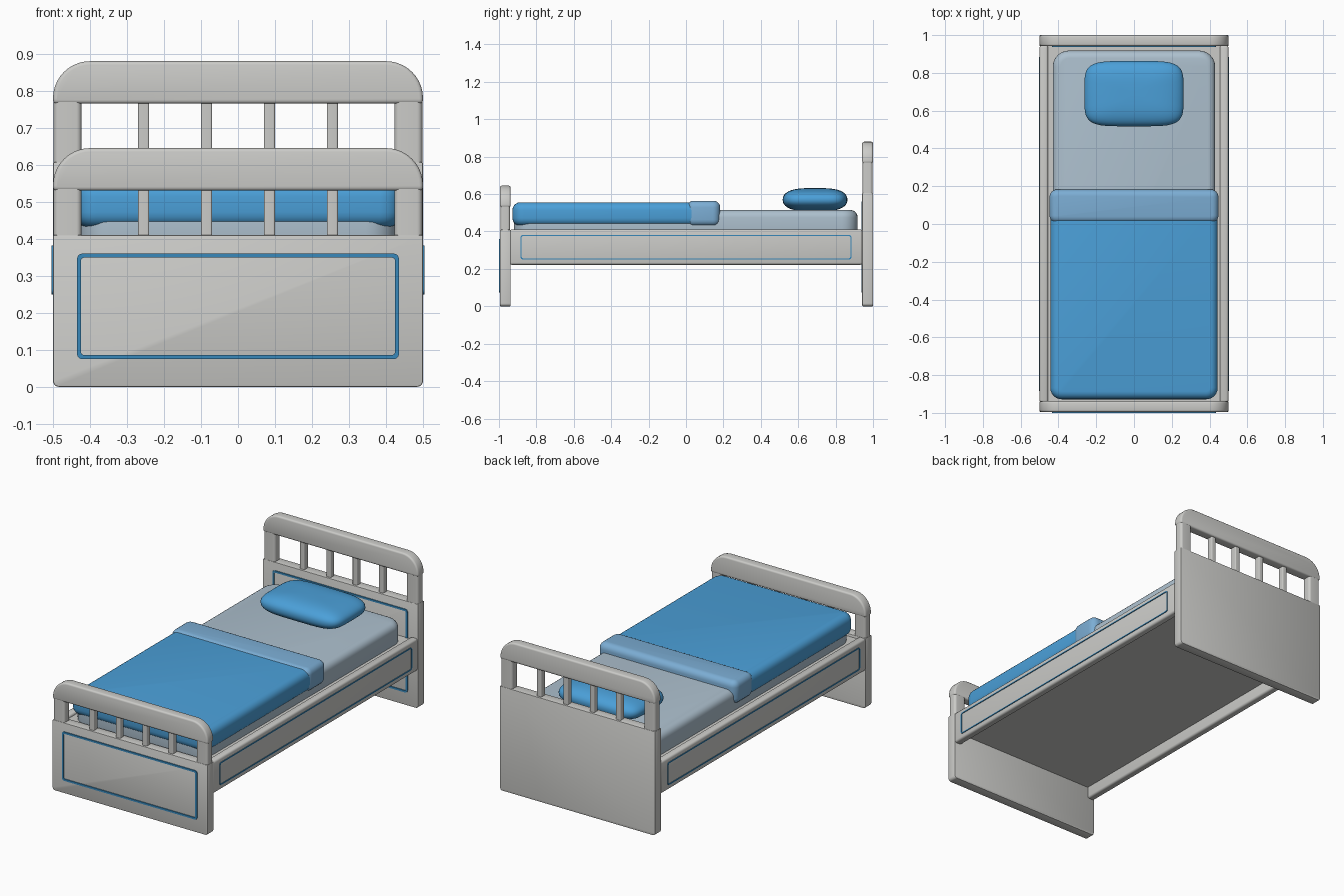
import bpy, bmesh, math
from mathutils import Vector

if "Cube" in bpy.data.objects:
    bpy.data.objects.remove(bpy.data.objects["Cube"])


def material(name, rgb):
    m = bpy.data.materials.new(name)
    m.diffuse_color = (*rgb, 1)
    m.use_nodes = True
    m.node_tree.nodes["Principled BSDF"].inputs["Base Color"].default_value = m.diffuse_color
    return m


GREY = material("painted grey", (0.60, 0.60, 0.58))
BLUE = material("blue cloth", (0.07, 0.35, 0.69))
FOLD = material("pale blue cloth", (0.20, 0.42, 0.66))
SHEET = material("grey blue sheet", (0.42, 0.53, 0.62))
TRIM = material("deep blue trim", (0.04, 0.25, 0.50))


def finish(bm, name, mat, bevel=0, segs=3):
    bmesh.ops.recalc_face_normals(bm, faces=bm.faces)
    me = bpy.data.meshes.new(name)
    bm.to_mesh(me)
    bm.free()
    ob = bpy.data.objects.new(name, me)
    bpy.context.collection.objects.link(ob)
    me.materials.append(mat)
    bpy.ops.object.select_all(action='DESELECT')
    bpy.context.view_layer.objects.active = ob
    ob.select_set(True)
    if bevel:
        b = ob.modifiers.new("bevel", 'BEVEL')
        b.width, b.segments = bevel, segs
        b.limit_method, b.angle_limit = 'ANGLE', math.radians(40)
        bpy.ops.object.modifier_apply(modifier="bevel")
    bpy.ops.object.shade_smooth_by_angle(angle=math.radians(35))
    return ob


def rounded_rect(x0, x1, y0, y1, radii, n=6):
    """Points round a rectangle; radii = (bottom right, top right, top left, bottom left)."""
    pts = []
    corners = ((x1, y0, -1, 1), (x1, y1, -1, -1), (x0, y1, 1, -1), (x0, y0, 1, 1))
    for i, ((cx, cy, sx, sy), r) in enumerate(zip(corners, radii)):
        if r == 0:
            pts.append((cx, cy))
            continue
        for k in range(n + 1):
            a = math.radians(-90 + 90 * i + 90 * k / n)
            pts.append((cx + sx * r + r * math.cos(a), cy + sy * r + r * math.sin(a)))
    return pts


def prism(name, pts, place, d0, d1, mat, bevel=0, segs=3):
    bm = bmesh.new()
    a = [bm.verts.new(place(u, v, d0)) for u, v in pts]
    b = [bm.verts.new(place(u, v, d1)) for u, v in pts]
    bm.faces.new(a)
    bm.faces.new(b)
    for i in range(len(pts)):
        j = (i + 1) % len(pts)
        bm.faces.new((a[i], a[j], b[j], b[i]))
    return finish(bm, name, mat, bevel, segs)


def flat(u, v, d):
    return (u, v, d)


def upright(u, v, d):
    return (u, d, v)


def sideways(u, v, d):
    return (d, u, v)


def box(name, x, y, z, mat, bevel=0, corner=0, segs=3):
    return prism(name, rounded_rect(*x, *y, (corner,) * 4), flat, *z, mat, bevel, segs)


def trim(name, u, v, place, d0, d1, w):
    """Thin rounded rectangular frame plate."""
    out = rounded_rect(*u, *v, (0.014,) * 4, 4)
    inn = rounded_rect(u[0] + w, u[1] - w, v[0] + w, v[1] - w, (0.014 - w * 0.6,) * 4, 4)
    bm = bmesh.new()
    loops = [[bm.verts.new(place(p, q, d)) for p, q in pts]
             for pts, d in ((inn, d0), (inn, d1), (out, d1), (out, d0))]
    n = len(out)
    for k in range(4):
        a, b = loops[k], loops[(k + 1) % 4]
        for i in range(n):
            j = (i + 1) % n
            bm.faces.new((a[i], a[j], b[j], b[i]))
    finish(bm, name, TRIM)


def end_board(name, y0, y1, panel_top, rail_bottom, rail_top):
    # lower panel
    prism(name + "_panel", rounded_rect(-0.5, 0.5, 0, panel_top, (0.016, 0, 0, 0.016)),
          upright, y0, y1, GREY, 0.004, 2)
    # top rail with large round corners
    prism(name + "_top_rail", rounded_rect(-0.5, 0.5, rail_bottom, rail_top, (0, 0.1, 0.1, 0), 10),
          upright, y0, y1, GREY, 0.01)
    # corner posts
    for s, side in ((-1, "left"), (1, "right")):
        xs = sorted((s * 0.423, s * 0.498))
        box(f"{name}_{side}_post", xs, (y0 + 0.002, y1 - 0.002),
            (panel_top - 0.01, rail_bottom + 0.01), GREY, 0, 0.014)
    # spindles
    m = (y0 + y1) / 2
    for i in range(4):
        x = -0.255 + 0.17 * i
        box(f"{name}_spindle_{i + 1}", (x - 0.015, x + 0.015), (m - 0.018, m + 0.018),
            (panel_top - 0.01, rail_bottom + 0.01), GREY, 0, 0.005)


end_board("footboard", -0.995, -0.938, 0.41, 0.53, 0.645)
end_board("headboard", 0.942, 1.0, 0.607, 0.765, 0.88)
trim("footboard_trim", (-0.435, 0.435), (0.075, 0.36), upright, -1.0, -0.992, 0.011)
trim("headboard_trim", (-0.435, 0.435), (0.075, 0.56), upright, 0.937, 0.945, 0.011)

# side rails and their trim
for s, side in ((-1, "left"), (1, "right")):
    box(f"{side}_side_rail", sorted((s * 0.455, s * 0.5)), (-0.945, 0.945), (0.222, 0.41), GREY, 0.012)
    trim(f"{side}_rail_trim", (-0.885, 0.885), (0.25, 0.382), sideways, s * 0.497, s * 0.504, 0.006)

# base under the mattress
box("bed_base", (-0.46, 0.46), (-0.94, 0.944), (0.29, 0.395), GREY)

# bedding
box("mattress", (-0.43, 0.43), (-0.92, 0.918), (0.36, 0.515), SHEET, 0.04, 0.085, 5)
box("blanket", (-0.443, 0.443), (-0.928, 0.12), (0.43, 0.556), BLUE, 0.042, 0.06, 5)
box("blanket_fold", (-0.447, 0.447), (0.005, 0.183), (0.428, 0.564), FOLD, 0.035, 0.04, 5)


# pillow as a soft super-ellipsoid
def soft(c, e):
    return math.copysign(abs(c) ** e, c)


bm = bmesh.new()
bmesh.ops.create_uvsphere(bm, u_segments=48, v_segments=24, radius=1)
for v in bm.verts:
    lat = math.asin(max(-1, min(1, v.co.z)))
    lon = math.atan2(v.co.y, v.co.x)
    ring = soft(math.cos(lat), 0.6)
    v.co = Vector((0.263 * ring * soft(math.cos(lon), 0.42),
                   0.69 + 0.173 * ring * soft(math.sin(lon), 0.42),
                   0.57 + 0.062 * soft(math.sin(lat), 0.9)))
finish(bm, "pillow", BLUE)
